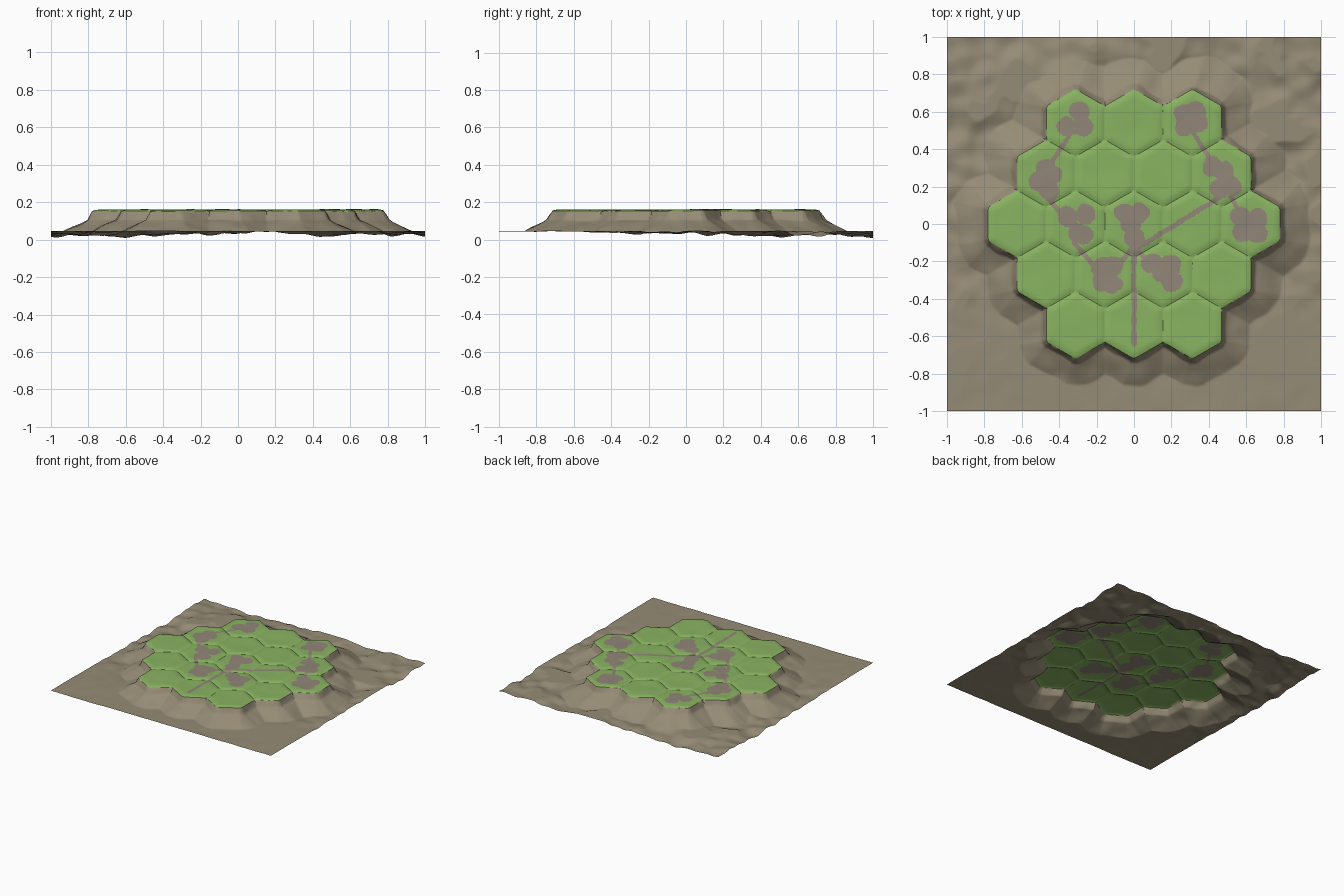
import bpy, bmesh, math
from mathutils import Vector, noise

if "Cube" in bpy.data.objects:
    bpy.data.objects.remove(bpy.data.objects["Cube"])

N = 260                    # grid cells per side
HALF = 0.156               # hex half width
ROW = 0.27                 # hex row spacing
S3 = math.sqrt(3) / 2


def material(name, rgb):
    m = bpy.data.materials.new(name)
    m.diffuse_color = (*rgb, 1)
    m.use_nodes = True
    m.node_tree.nodes["Principled BSDF"].inputs["Base Color"].default_value = m.diffuse_color
    return m


# Five rows of hexagonal cells (3-4-5-4-3) form the plateau
CELLS = [((i - (4 - abs(r)) / 2) * 2 * HALF, r * ROW)
         for r in range(-2, 3) for i in range(5 - abs(r))]


def plateau_distance(x, y):
    best = 9
    for cx, cy in CELLS:
        a, b = x - cx, y - cy
        d = max(abs(a), abs(a / 2 + b * S3), abs(a / 2 - b * S3)) - HALF
        best = min(best, max(d, math.hypot(a, b) - 0.175))
    return best


# Bare clearings (groups of overlapping blobs) and the trails joining them
BLOBS = [(-.29, .60), (-.36, .52), (-.27, .52),
         (-.47, .29), (-.51, .23), (-.43, .26), (-.45, .18),
         (-.35, .04), (-.26, .05), (-.30, -.05), (-.27, -.06),
         (-.17, -.23), (-.11, -.23), (-.17, -.31), (-.12, -.32),
         (-.05, .06), (.03, .06), (-.02, 0), (0, -.07),
         (.09, -.21), (.20, -.22), (.15, -.26), (.20, -.31),
         (.27, .59), (.33, .60), (.27, .52), (.34, .54),
         (.42, .31), (.48, .28), (.46, .19), (.52, .20),
         (.57, .04), (.58, -.04), (.66, -.05), (.66, .03)]
TRAILS = [(-.34, .48, -.44, .33), (-.46, .14, -.38, .04), (-.32, -.10, -.20, -.24),
          (-.10, -.24, 0, -.12), (0, -.05, 0, -.64), (0, -.14, .47, .15),
          (.31, .50, .41, .34), (.50, .18, .57, .05), (0, -.12, .09, -.22)]


def on_path(x, y):
    w = 0.012 * noise.noise(Vector((x * 14, y * 14, 3)))
    if any(math.hypot(x - a, y - b) < 0.054 + w for a, b in BLOBS):
        return True
    for ax, ay, bx, by in TRAILS:
        dx, dy = bx - ax, by - ay
        t = max(0, min(1, ((x - ax) * dx + (y - ay) * dy) / (dx * dx + dy * dy)))
        if math.hypot(x - ax - t * dx, y - ay - t * dy) < 0.013 + w * 0.3:
            return True
    return False


def height(x, y, d):
    fine = noise.noise(Vector((x * 9, y * 9, 5)))
    coarse = noise.noise(Vector((x * 3.3, y * 3.3, 11)))
    if d <= 0:             # grassy top with a slightly rounded rim
        rim = max(0, 1 + d / 0.04)
        return 0.160 + 0.004 * coarse + 0.002 * fine - 0.008 * rim * rim
    # rough lowland, calmer toward the front
    rough = max(0.12, min(1, (y + 0.65) / 0.6))
    dip = max(0, min(1, 0.25 + 0.9 * coarse + 0.55 * fine))
    ground = 0.046 - 0.040 * rough * dip
    # steep cliff, then a talus slope
    e = max(0, d + 0.022 * fine * min(1, d / 0.03))
    if e < 0.025:
        slope = 0.152 - 0.046 * e / 0.025
    else:
        slope = 0.106 * max(0, 1 - (e - 0.025) / 0.21)
    return max(ground, slope)


def snapped(x, y):
    """Pull grid points close to the plateau outline onto it for a clean edge."""
    d = plateau_distance(x, y)
    if abs(d) < 0.55 * 2 / N:
        h = 1e-4
        g = Vector((plateau_distance(x + h, y) - plateau_distance(x - h, y),
                    plateau_distance(x, y + h) - plateau_distance(x, y - h)))
        if g.length > 1e-6:
            g.normalize()
            return x - g.x * d, y - g.y * d, 0.0
    return x, y, d


# Terrain sheet
bm = bmesh.new()
rows, dist = [], {}
for j in range(N + 1):
    row = []
    for i in range(N + 1):
        x, y, d = snapped(2 * i / N - 1, 2 * j / N - 1)
        v = bm.verts.new((x, y, height(x, y, d)))
        dist[v] = d
        row.append(v)
    rows.append(row)

for j in range(N):
    for i in range(N):
        a, b, c, e = rows[j][i], rows[j][i + 1], rows[j + 1][i + 1], rows[j + 1][i]
        # split along the diagonal that follows the outline
        if abs(dist[a]) + abs(dist[c]) < abs(dist[b]) + abs(dist[e]):
            tris = ((a, b, c), (a, c, e))
        else:
            tris = ((a, b, e), (b, c, e))
        for t in tris:
            f = bm.faces.new(t)
            f.smooth = True
            if sum(dist[v] for v in t) / 3 < 0.001:
                p = f.calc_center_median()
                f.material_index = 2 if on_path(p.x, p.y) else 1

mesh = bpy.data.meshes.new("terrain")
bm.to_mesh(mesh)
bm.free()
mesh.materials.append(material("earth_brown", (0.305, 0.262, 0.181)))
mesh.materials.append(material("grass_green", (0.254, 0.456, 0.122)))
mesh.materials.append(material("path_grey_brown", (0.287, 0.238, 0.188)))
terrain = bpy.data.objects.new("terrain", mesh)
bpy.context.collection.objects.link(terrain)
bpy.context.view_layer.objects.active = terrain
terrain.select_set(True)
bpy.ops.object.shade_smooth_by_angle(angle=math.radians(40))
